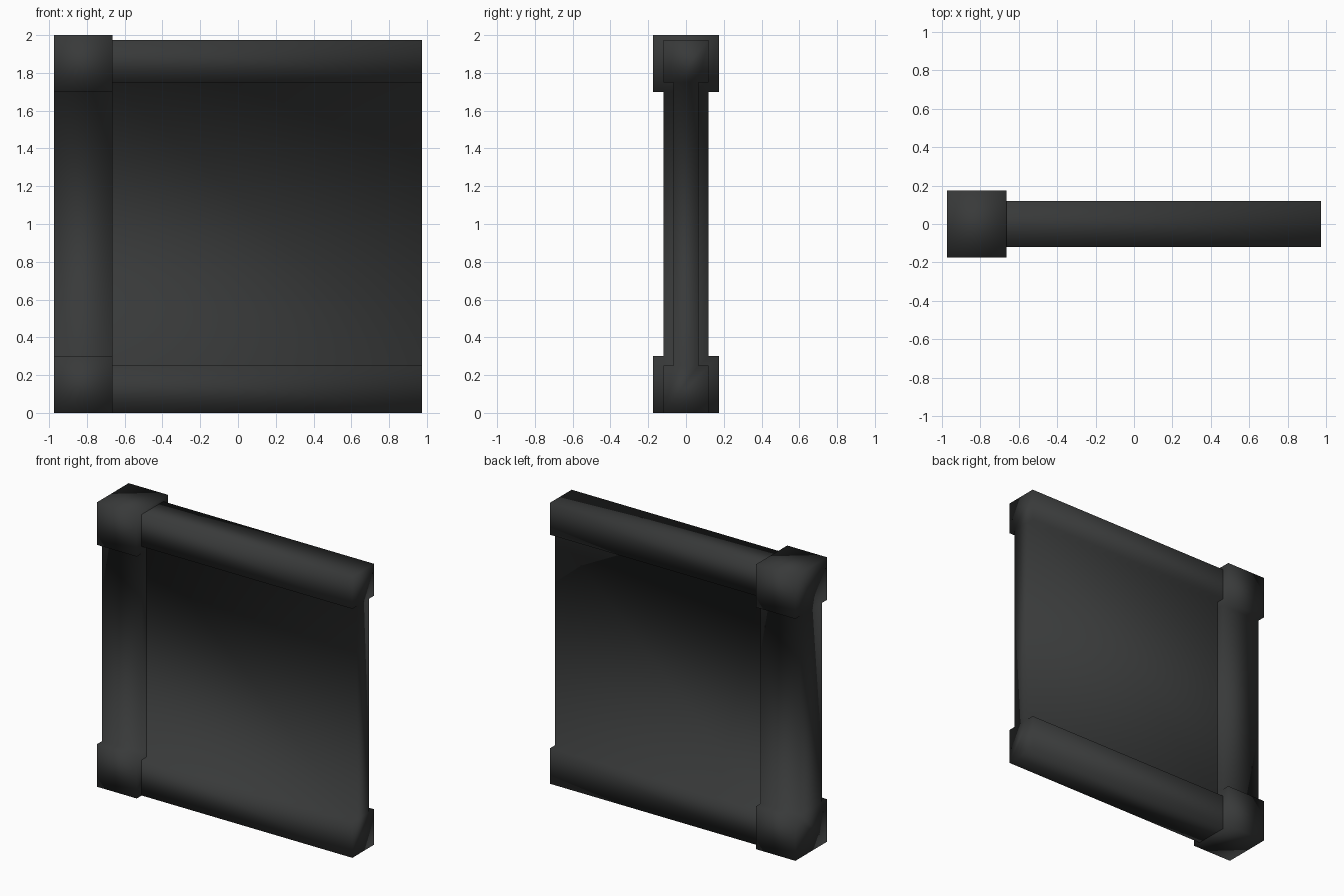
import bpy, bmesh

if "Cube" in bpy.data.objects:
    bpy.data.objects.remove(bpy.data.objects["Cube"])

# Dark grey finish shared by both parts
dark = bpy.data.materials.new("dark_grey")
dark.diffuse_color = (0.04, 0.042, 0.042, 1)
dark.use_nodes = True
dark.node_tree.nodes["Principled BSDF"].inputs["Base Color"].default_value = dark.diffuse_color


def extrude_profile(name, half, x0, x1, cap_left=True):
    """Mirror a (y, z) half profile across y = 0 and sweep it along x."""
    loop = half + [(-y, z) for y, z in reversed(half)]
    bm = bmesh.new()
    left = [bm.verts.new((x0, y, z)) for y, z in loop]
    right = [bm.verts.new((x1, y, z)) for y, z in loop]
    n = len(loop)
    for i in range(n):
        j = (i + 1) % n
        bm.faces.new((left[i], left[j], right[j], right[i]))
    if cap_left:
        bm.faces.new(left)
    bm.faces.new(right)
    bmesh.ops.recalc_face_normals(bm, faces=bm.faces[:])
    for f in bm.faces:
        f.smooth = True
    mesh = bpy.data.meshes.new(name)
    bm.to_mesh(mesh)
    bm.free()
    mesh.materials.append(dark)
    obj = bpy.data.objects.new(name, mesh)
    bpy.context.collection.objects.link(obj)
    return obj


END, JOINT = 0.973, -0.665

# Corner post with wide base and capital blocks
extrude_profile("corner_post",
                [(0.175, 0), (0.175, 0.3), (0.12, 0.3),
                 (0.12, 1.7), (0.175, 1.7), (0.175, 2.0)],
                -END, JOINT)

# Thin wall panel with thicker bottom and top rails
extrude_profile("wall_panel",
                [(0.12, 0), (0.12, 0.25), (0.066, 0.25),
                 (0.066, 1.75), (0.12, 1.75), (0.12, 1.975)],
                JOINT, END, cap_left=False)
